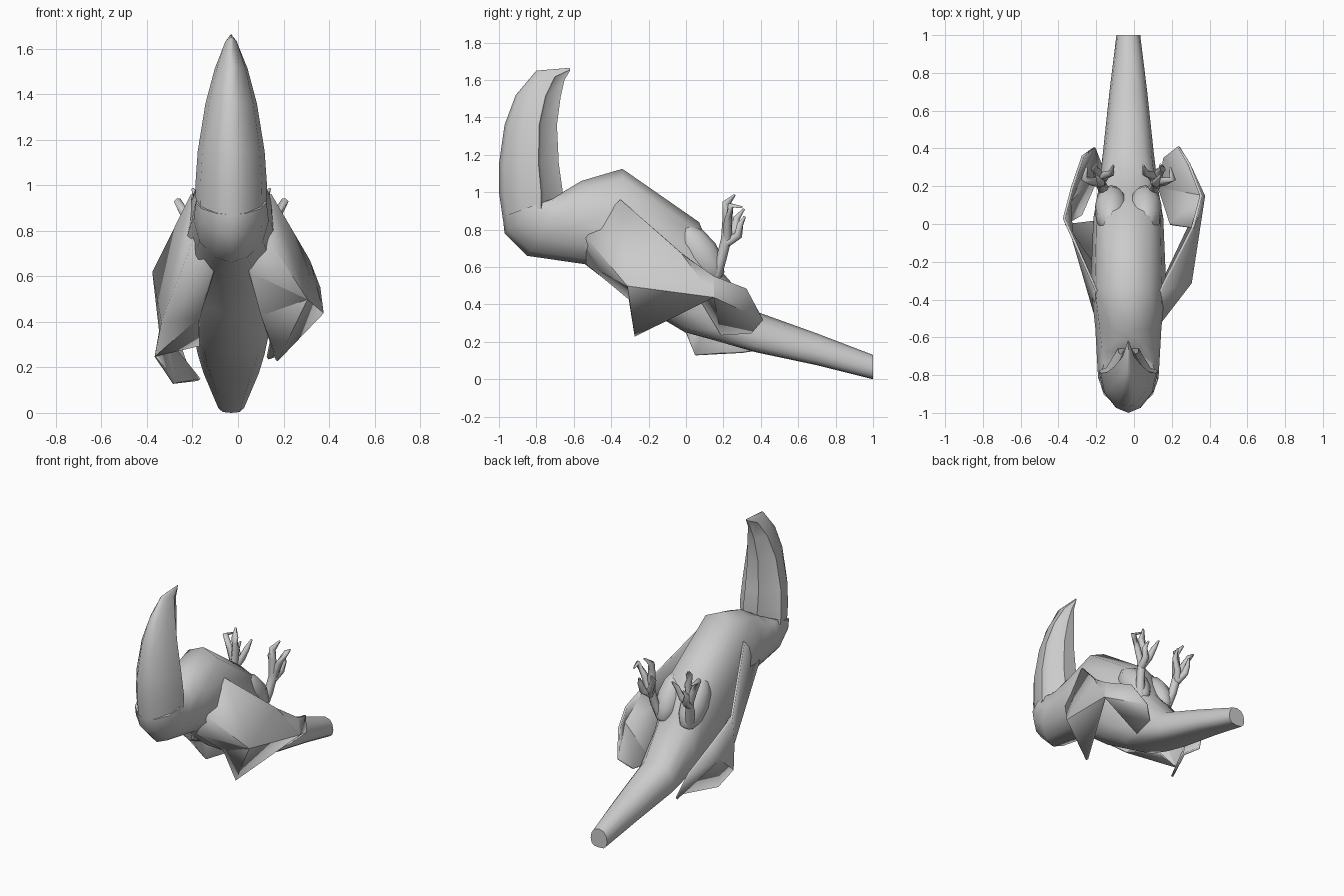
import bpy, math
from mathutils import Vector

if "Cube" in bpy.data.objects:
    bpy.data.objects.remove(bpy.data.objects["Cube"])

CX = -0.03  # the bird's own centre line


def make(name, verts, faces, angle=40):
    me = bpy.data.meshes.new(name)
    me.from_pydata(verts, [], faces)
    ob = bpy.data.objects.new(name, me)
    bpy.context.collection.objects.link(ob)
    bpy.ops.object.select_all(action='DESELECT')
    ob.select_set(True)
    bpy.context.view_layer.objects.active = ob
    bpy.ops.object.mode_set(mode='EDIT')
    bpy.ops.mesh.select_all(action='SELECT')
    bpy.ops.mesh.normals_make_consistent(inside=False)
    bpy.ops.object.mode_set(mode='OBJECT')
    bpy.ops.object.shade_smooth_by_angle(angle=math.radians(angle))
    return ob


def loft(name, half, sections, angle=40):
    """half: (chord fraction, width fraction) down one side, mirrored.
    sections: back y, z, belly y, z, half width, width exponent (below 1 is
    boxier), skew (above 1 moves the widest part towards the back)."""
    ring = half + [(f, -w) for f, w in reversed(half) if w > 0]
    n = len(ring)
    verts = []
    for y0, z0, y1, z1, hw, e, skew in sections:
        for f, w in ring:
            x = math.copysign(abs(w) ** e, w) * hw
            g = f ** skew
            verts.append((CX + x, y0 + (y1 - y0) * g, z0 + (z1 - z0) * g))
    faces = [(r * n + i, r * n + (i + 1) % n, (r + 1) * n + (i + 1) % n, (r + 1) * n + i)
             for r in range(len(sections) - 1) for i in range(n)]
    faces += [tuple(range(n)), tuple(range(len(verts) - n, len(verts)))]
    return make(name, verts, faces, angle)


# body, head and tail as one loft turning the corner at the head
round_half = [(0.5 - 0.5 * math.cos(math.pi * i / 6), round(math.sin(math.pi * i / 6), 4))
              for i in range(7)]
loft("body", round_half, [
    (-0.98, 0.87, -0.67, 0.98, 0.155, 1.2, 1),
    (-0.97, 0.78, -0.66, 1.00, 0.16, 1.4, 1),
    (-0.85, 0.66, -0.61, 1.03, 0.165, 1.2, 1),
    (-0.54, 0.615, -0.56, 1.06, 0.175, 1, 1),
    (-0.30, 0.43, -0.34, 1.125, 0.20, 0.8, 1.1),
    (0.00, 0.25, 0.07, 0.84, 0.185, 0.65, 1.2),
    (0.18, 0.20, 0.17, 0.60, 0.16, 0.6, 1.4),
    (0.37, 0.145, 0.38, 0.36, 0.135, 0.7, 1.4),
    (0.70, 0.075, 0.70, 0.245, 0.10, 0.75, 1.4),
    (1.00, 0.00, 1.00, 0.13, 0.063, 0.75, 1.3)], 50)

# large curved beak with a rounded front and flat back
loft("beak", [(0, 0), (0.08, 0.42), (0.34, 0.86), (0.66, 1), (0.70, 0.75), (1, 0.35), (1, 0)], [
    (-0.98, 0.86, -0.67, 0.94, 0.155, 1, 1),
    (-1.00, 1.00, -0.66, 1.01, 0.157, 1, 1),
    (-1.00, 1.15, -0.68, 1.15, 0.147, 1, 1),
    (-0.97, 1.36, -0.69, 1.36, 0.113, 1, 1),
    (-0.91, 1.52, -0.67, 1.51, 0.072, 1, 1),
    (-0.80, 1.65, -0.65, 1.60, 0.03, 1.2, 1),
    (-0.62, 1.665, -0.62, 1.65, 0.003, 1, 1)], 55)


# thin folded wings, each in its own fallen pose
def wing(name, pts, faces):
    keys = list(pts)
    ob = make(name, [pts[k] for k in keys], [[keys.index(c) for c in f] for f in faces], 30)
    mod = ob.modifiers.new("thickness", 'SOLIDIFY')
    mod.thickness, mod.offset = 0.014, 0


outer = ["ABW", "AWX", "XWY", "YWU", "BCW", "CVW", "VUW", "CDV", "DEV", "EFV", "FGV", "GHV"]

wing("right_wing", {
    'A': (0.13, -0.53, 0.76), 'B': (0.14, -0.35, 0.96),
    'X': (0.05, -0.53, 0.62), 'Y': (0.10, -0.30, 0.43), 'C': (0.31, -0.02, 0.67),
    'D': (0.355, 0.15, 0.55), 'E': (0.29, 0.32, 0.485), 'F': (0.235, 0.41, 0.32),
    'G': (0.16, 0.35, 0.25), 'H': (0.13, 0.19, 0.24), 'V': (0.37, 0.15, 0.44),
    'W': (0.30, -0.31, 0.50), 'U': (0.17, -0.27, 0.23), 'K': (0.19, 0.00, 0.56)},
    outer + ["HVK", "KVC"])

wing("left_wing", {
    'A': (-0.19, -0.53, 0.76), 'B': (-0.20, -0.35, 0.96),
    'X': (-0.11, -0.53, 0.62), 'Y': (-0.17, -0.28, 0.42), 'C': (-0.37, 0.03, 0.62),
    'D': (-0.325, 0.20, 0.48), 'E': (-0.27, 0.36, 0.33), 'F': (-0.21, 0.405, 0.16),
    'G': (-0.17, 0.30, 0.145), 'H': (-0.28, 0.05, 0.13), 'V': (-0.34, 0.12, 0.36),
    'W': (-0.33, -0.05, 0.40), 'U': (-0.36, 0.00, 0.25), 'P': (-0.17, 0.02, 0.30)},
    outer + ["HUV", "UPY"])


# tapering tubes for legs and toes: points are (x, y, z, radius)
def tube(name, pts):
    n, verts = 6, []
    for i, p in enumerate(pts):
        a, b = pts[max(i - 1, 0)], pts[min(i + 1, len(pts) - 1)]
        q = (Vector(b[:3]) - Vector(a[:3])).to_track_quat('Z', 'Y')
        for k in range(n):
            t = 2 * math.pi * k / n
            verts.append(Vector(p[:3]) + q @ Vector((p[3] * math.cos(t), p[3] * math.sin(t), 0)))
    faces = [(r * n + i, r * n + (i + 1) % n, (r + 1) * n + (i + 1) % n, (r + 1) * n + i)
             for r in range(len(pts) - 1) for i in range(n)]
    faces += [tuple(range(n)), tuple(range(len(verts) - n, len(verts)))]
    make(name, verts, faces, 70)


# x values are distances from the centre line
limbs = {
    "leg": [(0.11, 0.16, 0.56, .034), (0.135, 0.19, 0.65, .028), (0.15, 0.22, 0.77, .028)],
    "front_inner_toe": [(0.15, 0.21, 0.73, .025), (0.14, 0.22, 0.87, .025),
                        (0.145, 0.215, 0.94, .022), (0.17, 0.26, 0.985, .006)],
    "front_outer_toe": [(0.15, 0.22, 0.74, .025), (0.19, 0.225, 0.85, .023),
                        (0.235, 0.24, 0.93, .018), (0.22, 0.30, 0.92, .006)],
    "back_inner_toe": [(0.15, 0.22, 0.73, .025), (0.12, 0.26, 0.79, .023),
                       (0.09, 0.27, 0.86, .018), (0.08, 0.31, 0.91, .006)],
    "back_outer_toe": [(0.15, 0.22, 0.73, .025), (0.165, 0.28, 0.77, .023),
                       (0.18, 0.29, 0.83, .018), (0.17, 0.315, 0.87, .006)],
}
for side, s in (("left", -1), ("right", 1)):
    for part, pts in limbs.items():
        tube(f"{side}_{part}", [(CX + s * x, y, z, r) for x, y, z, r in pts])
    # feathered thigh
    bpy.ops.mesh.primitive_uv_sphere_add(segments=10, ring_count=6,
                                         location=(CX + s * 0.09, 0.075, 0.67),
                                         rotation=(math.radians(35), 0, 0))
    thigh = bpy.context.object
    thigh.name = side + "_thigh"
    thigh.scale = (0.09, 0.10, 0.18)
    bpy.ops.object.shade_smooth_by_angle(angle=math.radians(60))
